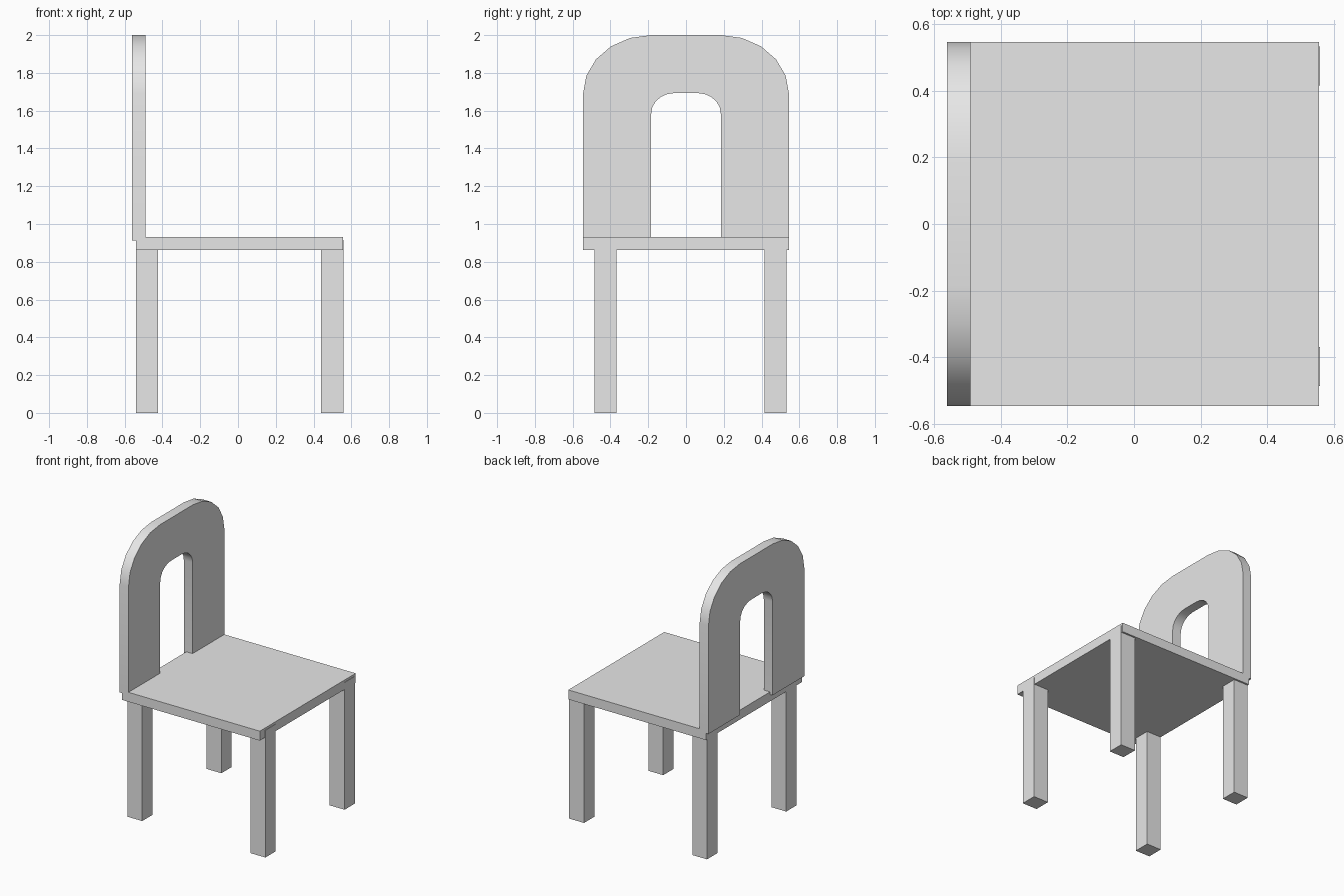
import bpy, bmesh, math

if "Cube" in bpy.data.objects:
    bpy.data.objects.remove(bpy.data.objects["Cube"])

grey = bpy.data.materials.new("light grey")
grey.diffuse_color = (0.8, 0.8, 0.8, 1)
grey.use_nodes = True
grey.node_tree.nodes["Principled BSDF"].inputs["Base Color"].default_value = grey.diffuse_color


def finish(name, bm):
    bmesh.ops.recalc_face_normals(bm, faces=bm.faces[:])
    mesh = bpy.data.meshes.new(name)
    bm.to_mesh(mesh)
    bm.free()
    mesh.materials.append(grey)
    obj = bpy.data.objects.new(name, mesh)
    bpy.context.collection.objects.link(obj)
    return obj


def box(name, x0, x1, y0, y1, z0, z1):
    bm = bmesh.new()
    bmesh.ops.create_cube(bm, size=1)
    for v in bm.verts:
        v.co = (x0 if v.co.x < 0 else x1,
                y0 if v.co.y < 0 else y1,
                z0 if v.co.z < 0 else z1)
    return finish(name, bm)


def arch(half_width, top, rx, rz, base, steps=5):
    """Outline in y, z: two posts joined by elliptical corners."""
    cy, cz = half_width - rx, top - rz
    side = [(half_width, base)]
    for i in range(steps + 1):
        a = math.pi / 2 * i / steps
        side.append((cy + rx * math.cos(a), cz + rz * math.sin(a)))
    return side + [(-y, z) for y, z in reversed(side)]


# Seat board
box("seat", -0.54, 0.555, -0.545, 0.545, 0.863, 0.931)

# Four square legs, let into the seat
for xn, x0, x1 in (("rear", -0.54, -0.423), ("front", 0.439, 0.558)):
    for yn, y0, y1 in (("right", -0.485, -0.368), ("left", 0.415, 0.532)):
        box(f"{xn}_leg_{yn}", x0, x1, y0, y1, 0, 0.915)

# Arched backrest: ring of quads between outer and inner outlines, extruded
X_BACK, X_FRONT, BASE = -0.56, -0.49, 0.912
outer = arch(0.545, 2.0, 0.36, 0.31, BASE)
inner = arch(0.184, 1.693, 0.122, 0.107, BASE)
bm = bmesh.new()
vo = [bm.verts.new((X_BACK, y, z)) for y, z in outer]
vi = [bm.verts.new((X_BACK, y, z)) for y, z in inner]
faces = [bm.faces.new((vo[i], vo[i + 1], vi[i + 1], vi[i]))
         for i in range(len(vo) - 1)]
ext = bmesh.ops.extrude_face_region(bm, geom=faces, use_keep_orig=True)
for g in ext["geom"]:
    if isinstance(g, bmesh.types.BMVert):
        g.co.x = X_FRONT
back = finish("backrest", bm)

# Smooth the curved rims, keep the edges sharp
bpy.ops.object.select_all(action='DESELECT')
back.select_set(True)
bpy.context.view_layer.objects.active = back
bpy.ops.object.shade_smooth_by_angle(angle=math.radians(30))
